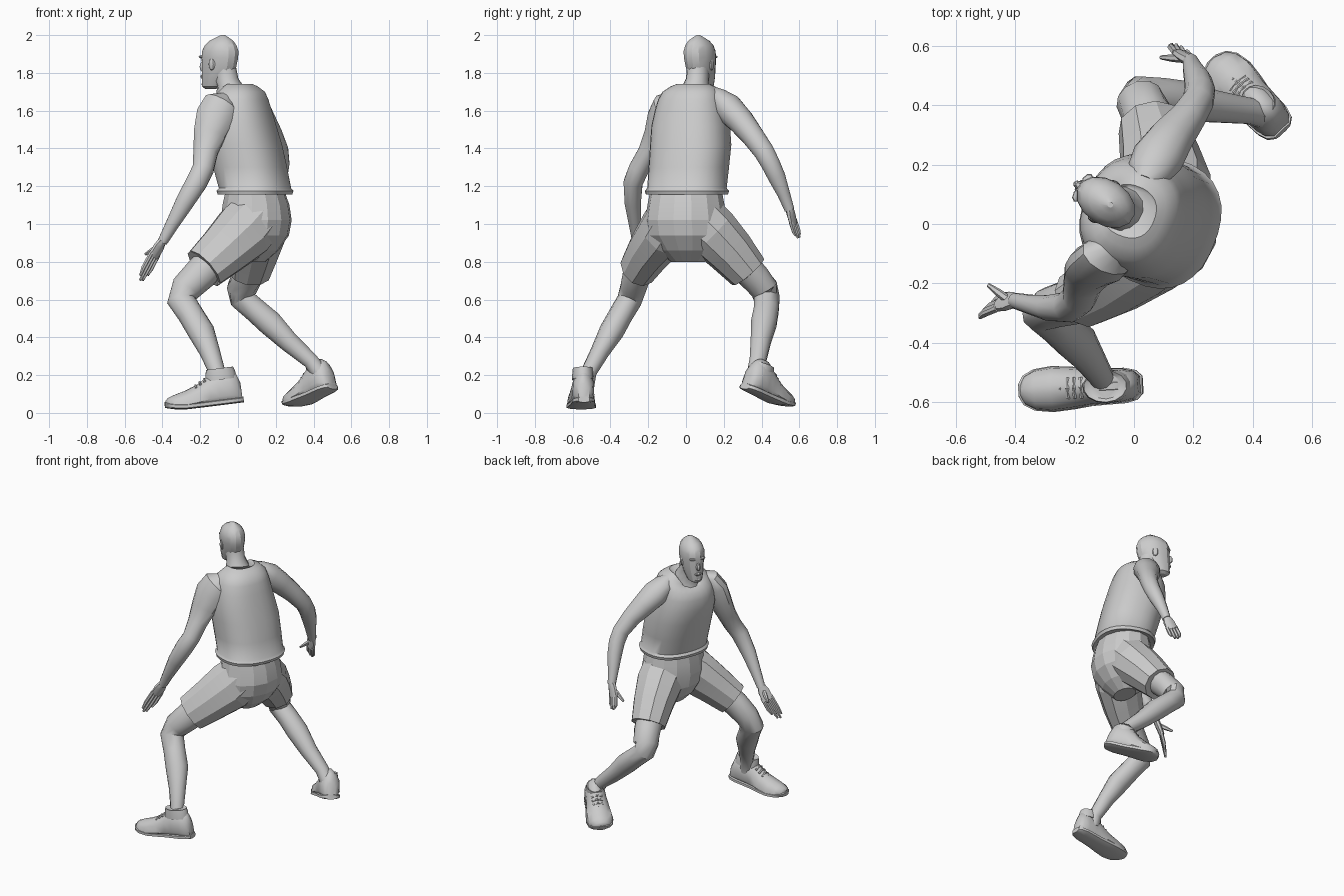
import bpy, bmesh, math
from mathutils import Vector, Matrix

Z = Vector((0, 0, 1))


def finish(name, bm, angle=35):
    bmesh.ops.recalc_face_normals(bm, faces=bm.faces)
    me = bpy.data.meshes.new(name)
    bm.to_mesh(me)
    bm.free()
    ob = bpy.data.objects.new(name, me)
    bpy.context.collection.objects.link(ob)
    bpy.ops.object.select_all(action='DESELECT')
    ob.select_set(True)
    bpy.context.view_layer.objects.active = ob
    bpy.ops.object.shade_smooth_by_angle(angle=math.radians(angle))
    return ob


def skin_rings(bm, rings):
    loops = [[bm.verts.new(p) for p in r] for r in rings]
    n = len(loops[0])
    for a, b in zip(loops, loops[1:]):
        for i in range(n):
            bm.faces.new((a[i], a[(i + 1) % n], b[(i + 1) % n], b[i]))
    bm.faces.new(loops[0])
    bm.faces.new(loops[-1])


def add_loft(bm, rings, n, ref, axis=None, power=1.0):
    """Ring = x, y, z, radius along ref, radius across, optional dip of the front."""
    pts = [Vector(r[:3]) for r in rings]
    ref = Vector(ref)
    out = []
    for k, r in enumerate(rings):
        t = axis or (pts[min(k + 1, len(pts) - 1)] - pts[max(k - 1, 0)]).normalized()
        u = (ref - t * ref.dot(t)).normalized()
        v = t.cross(u)
        dip = r[5] if len(r) > 5 else 0
        loop = []
        for i in range(n):
            a = 2 * math.pi * (i + 0.5) / n
            c, s = math.cos(a), math.sin(a)
            c = math.copysign(abs(c) ** power, c)
            s = math.copysign(abs(s) ** power, s)
            loop.append(pts[k] + u * c * r[3] + v * s * r[4] - t * max(0, c) ** 2 * dip)
        out.append(loop)
    skin_rings(bm, out)


def loft(name, rings, n=12, ref=(-1, 0, 0), axis=None, power=1.0, angle=35):
    bm = bmesh.new()
    add_loft(bm, rings, n, ref, axis, power)
    return finish(name, bm, angle)


CHEST = (-0.93, 0.36, 0)   # the way the upper body faces
FACE = Vector((-0.84, 0.54, 0))

# sleeveless shirt with rolled hem and scooped neck
loft("shirt", [
    (.09, .005, 1.165, .165, .19), (.09, .005, 1.155, .187, .215), (.09, .005, 1.175, .194, .22),
    (.09, .005, 1.19, .182, .208), (.064, .015, 1.3, .187, .21), (.035, .025, 1.42, .19, .212),
    (.01, .025, 1.52, .185, .205, .01), (0, .028, 1.6, .172, .19, .02), (-.002, .03, 1.66, .155, .175, .035),
    (.003, .032, 1.70, .132, .155, .05), (-.005, .04, 1.728, .105, .12, .07),
    (-.015, .043, 1.742, .088, .088, .095), (-.015, .043, 1.735, .08, .08, .095)],
    n=28, ref=CHEST, axis=Z, power=0.85, angle=45)

# neck
loft("neck", [(-.035, .045, 1.56, .115, .11), (-.025, .045, 1.66, .095, .09), (-.04, .05, 1.73, .07, .07),
              (-.063, .06, 1.77, .066, .06), (-.075, .065, 1.83, .066, .06)], ref=CHEST, axis=Z)

# head, jaw to crown
loft("head", [
    (-.145, .1, 1.715, .03, .026), (-.135, .097, 1.728, .06, .045), (-.117, .087, 1.775, .083, .06),
    (-.1, .078, 1.83, .1, .07), (-.096, .074, 1.88, .107, .076), (-.094, .072, 1.915, .106, .076),
    (-.092, .071, 1.945, .093, .068), (-.088, .068, 1.97, .069, .051), (-.083, .066, 1.988, .036, .026),
    (-.08, .065, 2.0, .01, .009)], n=14, ref=FACE, axis=Z, angle=25)


# facial features are placed in a frame that looks along FACE
SIDE = Z.cross(FACE)


def blob(name, fwd, side, z, size):
    bm = bmesh.new()
    bmesh.ops.create_uvsphere(bm, u_segments=8, v_segments=6, radius=1)
    rot = Matrix((FACE, SIDE, Z)).transposed()
    c = Vector((-.105, .078, z)) + FACE * fwd + SIDE * side
    for v in bm.verts:
        v.co = c + rot @ Vector([a * b for a, b in zip(v.co, size)])
    return finish(name, bm, 30)


blob("nose", .096, 0, 1.832, (.02, .015, .027))
blob("lips", .09, 0, 1.782, (.015, .026, .012))
blob("chin", .08, 0, 1.74, (.02, .025, .016))
for s in (-1, 1):
    blob("brow", .08, .028 * s, 1.885, (.018, .027, .009))
    blob("ear", -.005, .07 * s, 1.845, (.02, .011, .032))

# shorts: seat plus two flared legs
loft("shorts_seat", [(.09, 0, 1.18, .155, .19), (.095, 0, 1.1, .178, .205), (.097, 0, 1.02, .188, .218),
                     (.095, .005, .94, .175, .215), (.09, .01, .86, .125, .16), (.085, .01, .8, .06, .09)],
     n=14, ref=(-1, .1, 0), axis=Z, angle=12)
loft("shorts_leg_left", [(.11, -.05, 1.05, .15, .15), (.03, -.12, .96, .165, .135), (-.075, -.195, .86, .142, .118),
                         (-.18, -.255, .765, .122, .1), (-.17, -.25, .775, .1, .085)],
     n=10, ref=(-1, 0, 1), angle=12)
loft("shorts_leg_right", [(.11, .05, 1.04, .15, .15), (.105, .14, .955, .155, .145), (.085, .235, .855, .135, .13),
                          (.06, .33, .745, .115, .11), (.065, .32, .755, .095, .09)],
     n=10, ref=(-1, 0, .2), angle=12)

# bare legs, thigh to ankle
loft("leg_left", [(-.08, -.19, .86, .09, .085), (-.2, -.26, .735, .09, .078), (-.275, -.28, .66, .083, .07),
                  (-.3, -.3, .595, .077, .066), (-.25, -.345, .52, .07, .064), (-.195, -.395, .43, .072, .065),
                  (-.15, -.455, .325, .055, .05), (-.11, -.515, .215, .043, .042), (-.1, -.53, .14, .045, .045)],
     ref=(-1, 0, .3))
loft("leg_right", [(.08, .26, .83, .09, .085), (.045, .365, .715, .085, .08), (.02, .415, .655, .082, .076),
                   (.02, .428, .605, .068, .07), (.09, .425, .545, .066, .068), (.17, .412, .475, .069, .07),
                   (.27, .395, .375, .055, .055), (.385, .38, .275, .043, .045), (.44, .365, .2, .045, .045)],
     ref=(-1, 0, -.8))

# bare arms, shoulder to wrist
loft("arm_left", [(-.06, -.08, 1.66, .05, .04), (-.09, -.11, 1.635, .095, .065), (-.12, -.135, 1.57, .105, .07),
                  (-.15, -.16, 1.48, .088, .062), (-.172, -.2, 1.38, .067, .056), (-.185, -.25, 1.29, .058, .056),
                  (-.22, -.28, 1.22, .058, .052), (-.285, -.282, 1.11, .05, .044), (-.35, -.27, .995, .036, .033),
                  (-.4, -.258, .905, .027, .027)], ref=(-1, 0, 0))
loft("arm_right", [(.035, .14, 1.685, .045, .045), (.05, .175, 1.665, .075, .055), (.08, .222, 1.615, .088, .08),
                   (.125, .29, 1.545, .076, .072), (.175, .35, 1.47, .062, .062), (.215, .412, 1.385, .054, .056),
                   (.222, .447, 1.32, .052, .052), (.215, .48, 1.25, .047, .048), (.2, .517, 1.16, .036, .035),
                   (.19, .548, 1.075, .026, .027)], ref=(-1, 0, 0))


# hands: palm, four tapered two-joint fingers and a thumb
def hand(name, wrist, knuckle, tip, spread, thumb):
    w, k, t = Vector(wrist), Vector(knuckle), Vector(tip)
    sp = Vector(spread).normalized()
    bm = bmesh.new()
    add_loft(bm, [(*w, .025, .022), (*w.lerp(k, .4), .038, .02), (*k, .04, .017)], 8, sp)
    for i in range(4):
        o = sp * (i - 1.5) * .02
        reach = (.82, 1, .97, .72)[i]
        end = k + (t - k) * reach + o * .9
        mid = k.lerp(end, .5) + o * .6 + (k - w) * .12
        add_loft(bm, [(*(k + o - (k - w) * .2), .012, .012), (*mid, .0115, .0115), (*end, .007, .007)], 6, sp)
    a, e = w.lerp(k, .35), Vector(thumb)
    add_loft(bm, [(*a, .017, .015), (*a.lerp(e, .55), .013, .013), (*e, .007, .007)], 6, Z)
    finish(name, bm, 30)


hand("hand_left", (-.398, -.259, .915), (-.45, -.262, .825), (-.512, -.3, .7), (.6, .75, -.2), (-.49, -.205, .84))
hand("hand_right", (.19, .547, 1.085), (.16, .57, 1.0), (.15, .598, .925), (.8, -.3, -.2), (.09, .56, .985))


# shoes: each section is distance from heel, half width, top height
UPPER = [(0, .03, .11), (.02, .05, .165), (.06, .06, .19), (.12, .062, .19), (.17, .064, .165),
         (.23, .072, .125), (.3, .078, .1), (.36, .07, .078), (.395, .05, .058), (.41, .022, .04)]


def shoe(name, heel, toe, length, collar, roll=0, widen=1.0):
    h, t = Vector(heel), Vector(toe)
    f = (t - h).normalized()
    side = Matrix.Rotation(roll, 3, f) @ Z.cross(f).normalized()
    up = f.cross(side)
    k = length / .41

    def build(part, grow, fixed=None):
        rings = []
        for d, w, top in UPPER:
            d = (d - .2) * grow + .2
            top = fixed or top
            spring = .02 * max(0, (d - .28) / .13) ** 2
            loop = []
            for i in range(12):
                a = 2 * math.pi * (i + .5) / 12
                c, s = math.cos(a), math.sin(a)
                s = math.copysign(abs(s) ** (.5 if s < 0 or fixed else 1), s)
                narrow = 1 - .3 * max(0, s) * (not fixed)
                loop.append(h + f * d * k + side * c * w * grow * narrow * widen
                            + up * (top * (s + 1) / 2 + spring))
            rings.append(loop)
        bm = bmesh.new()
        skin_rings(bm, rings)
        finish(part, bm, 40)

    build(name + "_upper", 1)
    build(name + "_sole", 1.03, .032)
    # padded collar and laces
    c = h + f * .1 * k
    loft(name + "_collar", [(*(c + up * (z + collar)), a * k, b) for z, a, b in
         ((-.06, .085, .058), (-.025, .082, .056), (0, .074, .053), (-.01, .055, .042))],
         ref=f, axis=up, n=14)
    bm = bmesh.new()
    for i in range(4):
        m = h + f * (.19 + .025 * i) * k + up * (.142 - .014 * i)
        add_loft(bm, [(*(m - side * .034 - up * .008), .007, .007), (*(m + up * .006), .007, .007),
                      (*(m + side * .034 - up * .008), .007, .007)], 6, f)
    finish(name + "_laces", bm)


shoe("shoe_left", (.025, -.54, .055), (-.375, -.56, .005), .405, .195)
shoe("shoe_right", (.5, .31, .125), (.285, .525, .022), .34, .165, roll=.08, widen=1.12)
